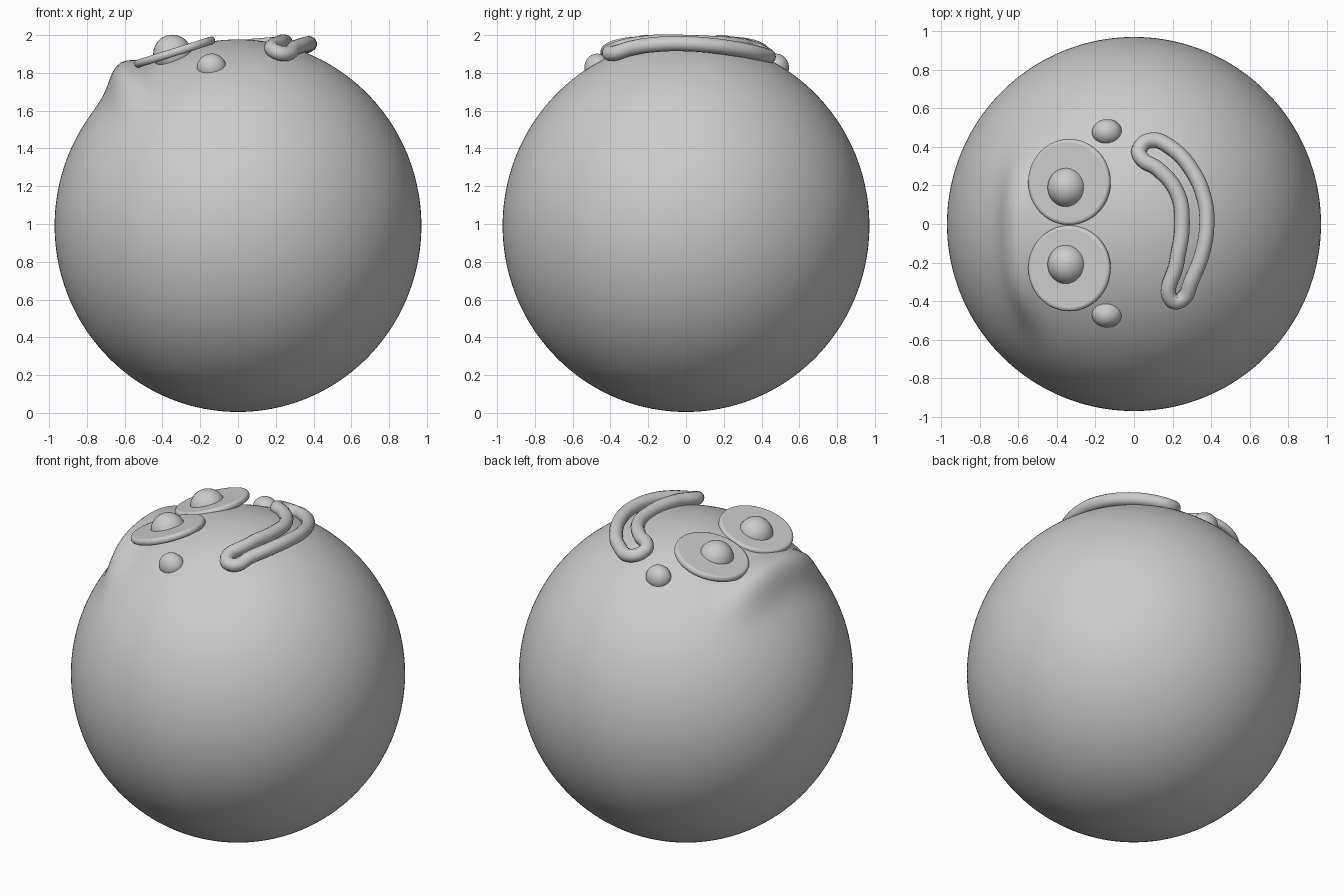
import bpy, bmesh
from math import sqrt, exp, radians, sin, cos, atan2, degrees
from mathutils import Vector

if "Cube" in bpy.data.objects:
    bpy.data.objects.remove(bpy.data.objects["Cube"])

R, RZ, CZ = 0.971, 0.986, 0.991


def surface_z(x, y):
    return CZ + RZ * sqrt(1 - (x * x + y * y) / R ** 2)


def smooth(obj, angle=None):
    bpy.ops.object.select_all(action='DESELECT')
    obj.select_set(True)
    bpy.context.view_layer.objects.active = obj
    if angle:
        bpy.ops.object.shade_smooth_by_angle(angle=radians(angle))
    else:
        bpy.ops.object.shade_smooth()


def ball(name, loc, scale, seg=32, rings=20):
    bpy.ops.mesh.primitive_uv_sphere_add(segments=seg, ring_count=rings, radius=1, location=loc)
    obj = bpy.context.object
    obj.name = name
    obj.scale = scale
    smooth(obj)
    return obj


# Round body with a soft brow ridge pulled out behind the eyes
body = ball("body", (0, 0, CZ), (R, R, RZ), 160, 100)
for v in body.data.vertices:
    n = v.co.normalized()
    if n.x < 0 and n.z > 0:
        tilt = degrees(atan2(-n.x, n.z))
        crest = 36.5 + 3 * (n.y / 0.5) ** 2
        d = tilt - crest
        width = 7.5 if d > 0 else 6
        along = exp(-(abs(n.y + 0.07) / 0.42) ** 4)
        v.co += n * 0.085 * along * exp(-(d / width) ** 2)

# Eyes: tilted flat discs with round pupils
for side, y, py in (("left", 0.218, 0.19), ("right", -0.23, -0.21)):
    bpy.ops.mesh.primitive_cylinder_add(vertices=64, radius=0.223, depth=0.042,
                                        location=(-0.335, y, 1.91),
                                        rotation=(0, radians(-17.5), 0))
    disc = bpy.context.object
    disc.name = side + "_eye_disc"
    bev = disc.modifiers.new("round_rim", 'BEVEL')
    bev.width, bev.segments = 0.018, 4
    smooth(disc, 40)
    ball(side + "_pupil", (-0.347, py, 1.90), (0.102, 0.104, 0.102))

# Cheeks
for side, y in (("left", 0.477), ("right", -0.47)):
    ball(side + "_cheek", (-0.14, y, 1.828), (0.078, 0.068, 0.074))

# Mouth: closed tube loop lying on the body (x, y, lift above the body)
loop = [(0.09, 0.435, 0.02), (0.20, 0.39, 0.03), (0.30, 0.28, 0.04), (0.365, 0.13, 0.05),
        (0.378, 0.0, 0.055), (0.355, -0.15, 0.055), (0.30, -0.29, 0.05), (0.245, -0.395, 0.045),
        (0.195, -0.395, 0.045), (0.222, -0.20, 0.03), (0.250, 0.0, 0.018), (0.225, 0.16, 0.018),
        (0.125, 0.285, 0.02), (0.04, 0.34, 0.02), (0.027, 0.385, 0.02)]
curve = bpy.data.curves.new("mouth", 'CURVE')
curve.dimensions = '3D'
curve.bevel_depth = 0.04
curve.bevel_resolution = 5
curve.resolution_u = 8
sp = curve.splines.new('BEZIER')
sp.bezier_points.add(len(loop) - 1)
for p, (x, y, lift) in zip(sp.bezier_points, loop):
    p.co = (x, y, surface_z(x, y) + lift)
    p.handle_left_type = p.handle_right_type = 'AUTO'
sp.use_cyclic_u = True
mouth = bpy.data.objects.new("mouth", curve)
bpy.context.collection.objects.link(mouth)
